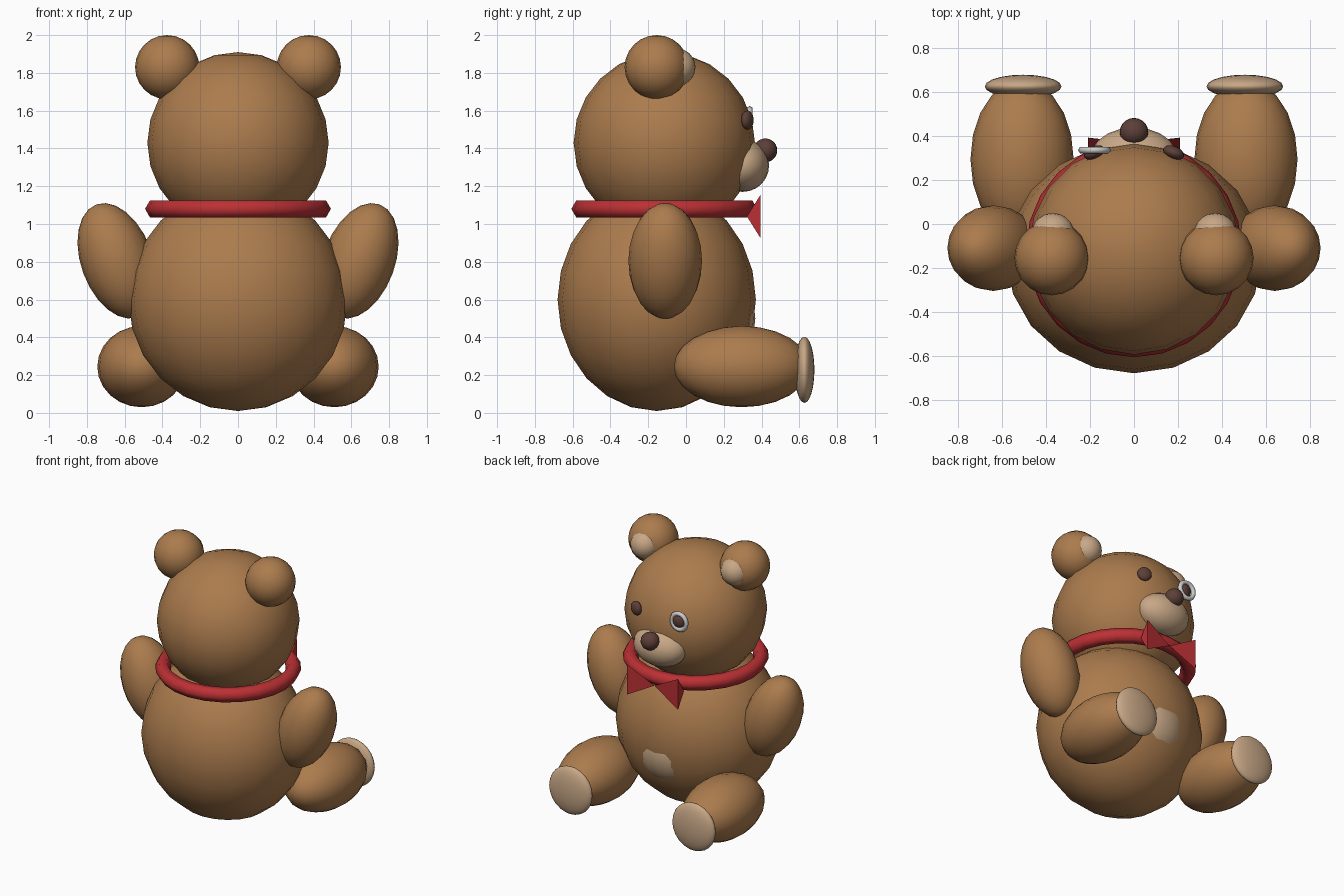
import bpy
from math import radians

if "Cube" in bpy.data.objects:
    bpy.data.objects.remove(bpy.data.objects["Cube"])


def material(name, rgb):
    m = bpy.data.materials.new(name)
    m.diffuse_color = (*rgb, 1)
    m.use_nodes = True
    m.node_tree.nodes["Principled BSDF"].inputs["Base Color"].default_value = m.diffuse_color
    return m


FUR = material("brown_fur", (0.41, 0.2, 0.075))
PALE = material("pale_fur", (0.58, 0.39, 0.24))
DARK = material("dark_brown", (0.11, 0.05, 0.04))
RED = material("red_ribbon", (0.5, 0.03, 0.035))


def finish(name, mat, smooth=True):
    o = bpy.context.object
    o.name = name
    if mat:
        o.data.materials.append(mat)
    if smooth:
        bpy.ops.object.shade_smooth()
    return o


def ball(name, loc, radii, mat, rot=(0, 0, 0), seg=20, rings=12):
    bpy.ops.mesh.primitive_uv_sphere_add(segments=seg, ring_count=rings, radius=1, location=loc,
                                         rotation=[radians(a) for a in rot])
    bpy.context.object.scale = radii
    return finish(name, mat)


# Body and belly patch (barely breaks through the body surface)
ball("body", (0, -0.155, 0.6), (0.58, 0.525, 0.59), FUR)
ball("belly_patch", (0, 0.167, 0.5), (0.25, 0.2, 0.24), PALE)

# Head, muzzle and nose
ball("head", (0, -0.115, 1.43), (0.48, 0.48, 0.48), FUR)
ball("muzzle", (0, 0.3, 1.31), (0.2, 0.14, 0.14), PALE)
ball("nose", (0, 0.42, 1.39), (0.065, 0.063, 0.063), DARK)

# Paired parts
for side, s in (("right", 1), ("left", -1)):
    ball(side + "_ear", (s * 0.375, -0.155, 1.83), (0.17, 0.17, 0.17), FUR)
    ball(side + "_inner_ear", (s * 0.37, -0.05, 1.83), (0.1, 0.1, 0.1), PALE)
    ball(side + "_eye", (s * 0.18, 0.325, 1.55), (0.05, 0.03, 0.05), DARK, (0, 0, -s * 22))
    ball(side + "_arm", (s * 0.641, -0.11, 0.805), (0.19, 0.195, 0.318), FUR, (0, s * 20, 0))
    ball(side + "_leg", (s * 0.51, 0.295, 0.245), (0.235, 0.36, 0.215), FUR)
    ball(side + "_foot_pad", (s * 0.505, 0.627, 0.228), (0.175, 0.053, 0.175), PALE)

    # Bow wing: flattened three-sided cone, apex at the knot
    bpy.ops.mesh.primitive_cone_add(vertices=3, radius1=0.131, radius2=0, depth=0.21)
    wing = finish(side + "_bow_wing", RED, smooth=False)
    for v in wing.data.vertices:
        a, b, h = v.co
        # original triangle has one vertex on local +y; send it inward (-y)
        v.co = (s * (0.105 - h), 0.37 - b * 0.36, 1.04 + a)
    if s > 0:
        wing.data.flip_normals()
        wing.data.update()
    bpy.ops.object.mode_set(mode='EDIT')
    bpy.ops.mesh.select_all(action='SELECT')
    bpy.ops.mesh.normals_make_consistent(inside=False)
    bpy.ops.object.mode_set(mode='OBJECT')

# Neck ribbon
bpy.ops.mesh.primitive_torus_add(major_radius=0.44, minor_radius=0.052, major_segments=24,
                                 minor_segments=6, location=(0, -0.115, 1.08))
finish("neck_ribbon", RED)

# Eyeglass ring around the left eye
bpy.ops.mesh.primitive_torus_add(major_radius=0.058, minor_radius=0.017, major_segments=20,
                                 minor_segments=6, location=(-0.18, 0.337, 1.55),
                                 rotation=(radians(90), 0, 0))
finish("eyeglass_ring", None)
